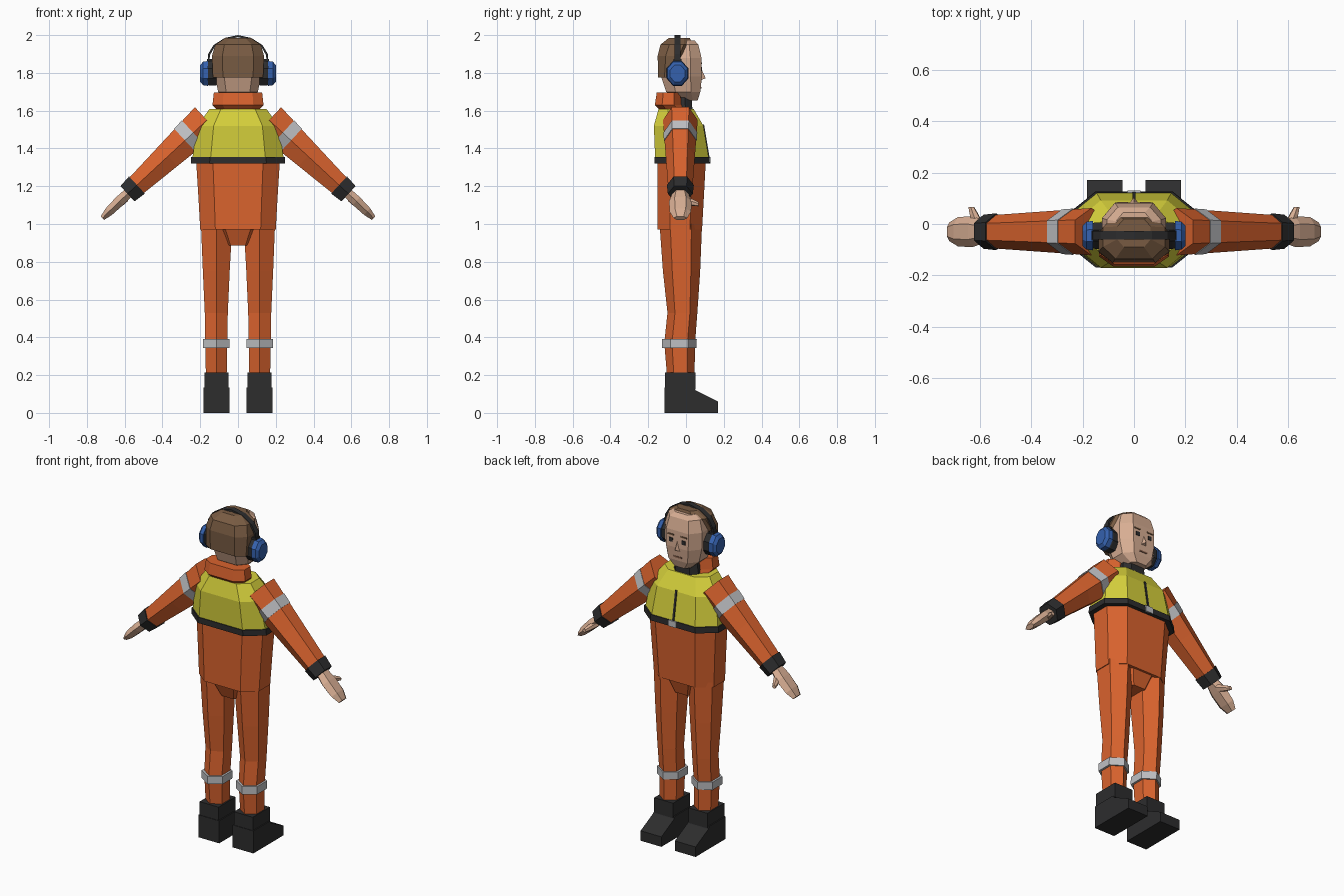
import bpy, bmesh, math
from mathutils import Vector

if "Cube" in bpy.data.objects:
    bpy.data.objects.remove(bpy.data.objects["Cube"])

# flat colours (linear)
def mat(name, rgb):
    m = bpy.data.materials.new(name)
    m.diffuse_color = (*rgb, 1)
    m.use_nodes = True
    m.node_tree.nodes["Principled BSDF"].inputs["Base Color"].default_value = m.diffuse_color
    return m

ORANGE = mat("orange cloth", (0.70, 0.125, 0.027))
YELLOW = mat("yellow vest", (0.68, 0.64, 0.045))
DARK = mat("dark trim", (0.026, 0.026, 0.027))
SILVER = mat("reflective silver", (0.52, 0.53, 0.55))
SKIN = mat("skin", (0.68, 0.42, 0.29))
HAIR = mat("brown hair", (0.19, 0.105, 0.055))
BLUE = mat("blue ear cup", (0.035, 0.12, 0.42))
LIP = mat("lip brown", (0.25, 0.12, 0.075))


def finish(name, bm, m):
    bmesh.ops.recalc_face_normals(bm, faces=bm.faces)
    me = bpy.data.meshes.new(name)
    bm.to_mesh(me)
    bm.free()
    me.materials.append(m)
    ob = bpy.data.objects.new(name, me)
    bpy.context.collection.objects.link(ob)
    return ob


def loft(name, rings, m):
    """Skin closed rings of equal point count and cap both ends."""
    bm = bmesh.new()
    vs = [[bm.verts.new(p) for p in r] for r in rings]
    n = len(vs[0])
    for a, b in zip(vs, vs[1:]):
        for i in range(n):
            j = (i + 1) % n
            bm.faces.new((a[i], a[j], b[j], b[i]))
    bm.faces.new(vs[0])
    bm.faces.new(vs[-1])
    return finish(name, bm, m)


def octo(z, hx, y0, y1, fx=0.6, fy=0.45, dx=0.0):
    """Horizontal chamfered rectangle."""
    cy, hy = (y0 + y1) / 2, (y1 - y0) / 2
    pts = [(1, -fy), (1, fy), (fx, 1), (-fx, 1), (-1, fy), (-1, -fy), (-fx, -1), (fx, -1)]
    return [Vector((dx + hx * a, cy + hy * b, z)) for a, b in pts]


def hexa(c, u, v, ru, rv):
    """Hexagon with flats facing u and points along v."""
    pts = [(1, -.5), (1, .5), (0, 1), (-1, .5), (-1, -.5), (0, -1)]
    return [Vector(c) + u * (a * ru) + v * (b * rv) for a, b in pts]


def box(name, c, s, m, tilt=0.0):
    bm = bmesh.new()
    bmesh.ops.create_cube(bm, size=1)
    for v in bm.verts:
        v.co = Vector((v.co.x * s[0], v.co.y * s[1], v.co.z * s[2]))
    ob = finish(name, bm, m)
    ob.location = c
    ob.rotation_euler = (tilt, 0, 0)
    return ob


X, Y = Vector((1, 0, 0)), Vector((0, 1, 0))

# torso: jacket, pelvis, vest, hem
loft("jacket", [octo(.97, .20, -.15, .085), octo(1.15, .21, -.15, .095),
                octo(1.34, .222, -.15, .105)], ORANGE)
loft("pelvis", [octo(.885, .065, -.10, .045), octo(.98, .115, -.14, .075)], ORANGE)
loft("vest", [octo(1.34, .243, -.163, .122), octo(1.52, .215, -.17, .092),
              octo(1.61, .15, -.145, .04)], YELLOW)
loft("vest_hem", [octo(1.32, .25, -.168, .126), octo(1.355, .248, -.168, .125)], DARK)
tilt = math.atan2(.030, .18)
box("vest_zip", (0, .106, 1.44), (.012, .008, .175), DARK, tilt)
box("hem_buckle", (0, .126, 1.338), (.05, .008, .036), SILVER)

# neck and collar
loft("collar", [octo(1.60, .108, -.135, .0), octo(1.63, .135, -.165, -.025),
                octo(1.695, .128, -.155, -.03)], ORANGE)
loft("inner_collar", [octo(1.59, .085, -.10, .035), octo(1.67, .07, -.10, .03)], DARK)
loft("neck", [octo(1.60, .06, -.09, .015), octo(1.75, .065, -.09, .02)], SKIN)

# head and hair
loft("head", [octo(1.655, .055, -.03, .062), octo(1.70, .105, -.105, .076),
              octo(1.78, .122, -.132, .084), octo(1.88, .124, -.132, .082),
              octo(1.95, .105, -.11, .065), octo(1.972, .07, -.08, .045)], SKIN)
loft("hair", [octo(1.775, .133, -.148, -.025), octo(1.89, .138, -.15, .005),
              octo(1.95, .12, -.135, .035), octo(1.986, .065, -.09, .02)], HAIR)

# face details
for s in (-1, 1):
    box("eye", (s * .042, .083, 1.82), (.024, .006, .024), DARK)
    box("eyebrow", (s * .044, .083, 1.852), (.042, .006, .008), HAIR)
box("mouth", (0, .0785, 1.722), (.055, .006, .009), LIP)
bm = bmesh.new()
nose = [bm.verts.new(p) for p in
        ((0, .08, 1.825), (-.018, .08, 1.762), (.018, .08, 1.762), (0, .104, 1.772))]
for f in ((0, 1, 3), (0, 3, 2), (1, 2, 3), (0, 2, 1)):
    bm.faces.new([nose[i] for i in f])
finish("nose", bm, SKIN)


# ear protectors
def disc(x, r, rz):
    return [Vector((x, -.045 + r * math.cos(a), 1.797 + rz * math.sin(a)))
            for a in (math.radians(22.5 + 45 * k) for k in range(8))]


for s in (-1, 1):
    loft("ear_pad", [disc(s * .115, .056, .07), disc(s * .15, .056, .07),
                     disc(s * .162, .052, .066)], DARK)
    loft("ear_cup", [disc(s * .16, .062, .071), disc(s * .185, .058, .067),
                     disc(s * .20, .042, .048)], BLUE)
    box("band_clip", (s * .15, -.045, 1.853), (.03, .04, .04), DARK)

# headband: flat strip swept over the head
half = [(.163, 1.84), (.158, 1.90), (.13, 1.947), (.07, 1.985)]
path = [(-x, z) for x, z in half] + [(0, 2.0)] + [(x, z) for x, z in half[::-1]]
rings = []
for x, z in path:
    inner = Vector((x, 0, z)) + (Vector((0, 0, 1.8)) - Vector((x, 0, z))).normalized() * .011
    rings.append([Vector((x, -.06, z)), Vector((x, -.028, z)),
                  Vector((inner.x, -.028, inner.z)), Vector((inner.x, -.06, inner.z))])
loft("headband", rings, DARK)

# arms and legs on both sides
for s in (-1, 1):
    side = "left" if s < 0 else "right"
    S = Vector((s * .165, -.03, 1.55))
    d = (Vector((s * .585, -.03, 1.16)) - S).normalized()
    up = Vector((s * .68, 0, .733))

    def arm(t, grow=0.0):
        k = t / .573
        return hexa(S + d * t, up, Y, .093 - .042 * k + grow, .092 - .03 * k + grow)

    loft(side + "_sleeve", [arm(0), arm(.28), arm(.53)], ORANGE)
    loft(side + "_sleeve_band", [arm(.098, .003), arm(.158, .003)], SILVER)
    loft(side + "_cuff", [arm(.505, .006), arm(.573, .004)], DARK)

    # hand with thumb
    loft(side + "_hand", [hexa(S + d * t + up * o, up, Y, a, b) for t, o, a, b in
                          ((.56, 0, .026, .04), (.63, 0, .028, .06),
                           (.71, -.002, .024, .057), (.758, -.004, .013, .036))], SKIN)
    base, tip = Vector((s * .605, -.005, 1.125)), Vector((s * .632, .066, 1.105))
    loft(side + "_thumb", [hexa(base, up, d, .018, .026),
                           hexa(base.lerp(tip, .6), up, d, .015, .019),
                           hexa(tip, up, d, .010, .012)], SKIN)

    # trouser leg: z, centre x, half width, back y, front y
    def leg(z, cx, hx, y0, y1):
        return hexa((s * cx, (y0 + y1) / 2, z), X, Y, hx, (y1 - y0) / 2)

    loft(side + "_leg", [leg(.19, .115, .055, -.10, .045), leg(.37, .115, .058, -.115, .048),
                         leg(.53, .115, .061, -.098, .06), leg(.75, .115, .071, -.122, .075),
                         leg(1.0, .113, .083, -.14, .085)], ORANGE)
    loft(side + "_leg_band", [leg(.343, .115, .07, -.127, .055),
                              leg(.39, .115, .07, -.127, .057)], SILVER)

    # boot: side profile of the foot extruded across, plus shaft
    foot = [(-.115, 0), (.17, 0), (.17, .06), (.05, .12), (.04, .135), (-.115, .135)]
    loft(side + "_boot", [[Vector((s * x, y, z)) for y, z in foot] for x in (.045, .183)], DARK)
    box(side + "_boot_shaft", (s * .114, -.031, .17), (.126, .162, .09), DARK)
